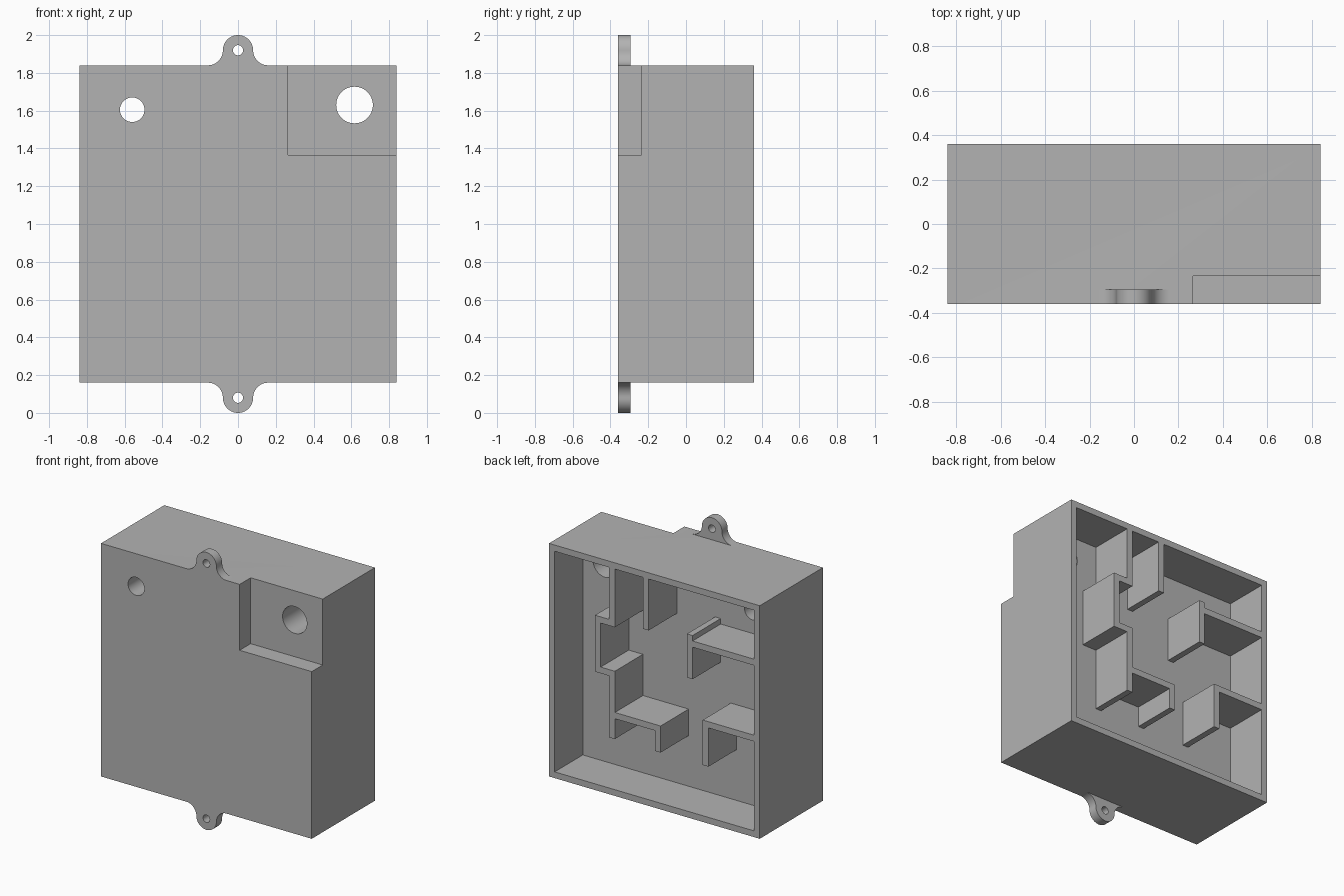
import bpy, bmesh, math
from mathutils import Vector

old = bpy.data.objects.get("Cube")
if old:
    bpy.data.objects.remove(old, do_unlink=True)

FRONT, BACK, FLOOR = -0.36, 0.36, 0.04
HALF, LOW, HIGH, WALL = 0.84, 0.16, 1.84, 0.045
INNER = HALF - WALL

grey = bpy.data.materials.new("plain grey")
grey.use_nodes = True
grey.diffuse_color = (0.45, 0.45, 0.45, 1)
grey.node_tree.nodes["Principled BSDF"].inputs["Base Color"].default_value = grey.diffuse_color


def extrude(name, outline, y0, y1):
    """Extrude a closed (x, z) outline from y0 to y1."""
    bm = bmesh.new()
    face = bm.faces.new([bm.verts.new((x, y0, z)) for x, z in outline])
    top = bmesh.ops.extrude_face_region(bm, geom=[face])["geom"]
    verts = [v for v in top if isinstance(v, bmesh.types.BMVert)]
    bmesh.ops.translate(bm, verts=verts, vec=(0, y1 - y0, 0))
    bmesh.ops.recalc_face_normals(bm, faces=bm.faces)
    mesh = bpy.data.meshes.new(name)
    bm.to_mesh(mesh)
    bm.free()
    mesh.materials.append(grey)
    obj = bpy.data.objects.new(name, mesh)
    bpy.context.collection.objects.link(obj)
    return obj


def rect(x0, x1, z0, z1):
    return [(x0, z0), (x1, z0), (x1, z1), (x0, z1)]


def arc(cx, cz, r, start, end, n):
    angles = [math.radians(start + (end - start) * i / n) for i in range(n + 1)]
    return [(cx + r * math.cos(a), cz + r * math.sin(a)) for a in angles]


def circle(cx, cz, r):
    return arc(cx, cz, r, 0, 360, 48)[:-1]


def combine(target, tool, operation):
    """Apply a boolean and discard the tool object."""
    mod = target.modifiers.new(operation.lower(), "BOOLEAN")
    mod.operation, mod.solver, mod.object = operation, "EXACT", tool
    bpy.context.view_layer.objects.active = target
    bpy.ops.object.modifier_apply(modifier=mod.name)
    bpy.data.objects.remove(tool, do_unlink=True)


def rib(name, path):
    """Thin upright wall following a right-angled centre line."""
    pts = [Vector(p) for p in path]
    dirs = [(b - a).normalized() for a, b in zip(pts, pts[1:])]
    sides = [Vector((-d.y, d.x)) * WALL / 2 for d in dirs]
    offsets = [sides[0]] + [a + b for a, b in zip(sides, sides[1:])] + [sides[-1]]
    left = [tuple(p + o) for p, o in zip(pts, offsets)]
    right = [tuple(p - o) for p, o in zip(pts, offsets)]
    return extrude(name, left + right[::-1], FLOOR, BACK)


# Case with mounting tabs at top and bottom
case = extrude("case", rect(-HALF, HALF, LOW, HIGH), FRONT, BACK)
R = 0.08
tab = (arc(2 * R, HIGH + R, R, 270, 180, 12)
       + arc(0, HIGH + R, R, 0, 180, 24)[1:]
       + arc(-2 * R, HIGH + R, R, 0, -90, 12)[1:]
       + [(-2 * R, HIGH - R), (2 * R, HIGH - R)])
combine(case, extrude("top_tab", tab, FRONT, -0.295), "UNION")
combine(case, extrude("bottom_tab", [(x, 2 - z) for x, z in tab], FRONT, -0.295), "UNION")

# Open back and front corner recess
combine(case, extrude("cavity", rect(-INNER, INNER, LOW + WALL, HIGH - WALL), FLOOR, 0.5), "DIFFERENCE")
combine(case, extrude("recess", rect(0.265, 1, 1.365, 2), -0.5, -0.235), "DIFFERENCE")

# Through holes: two in the front, one in each tab
for x, z, r in [(-0.56, 1.605, 0.065), (0.617, 1.63, 0.097),
                (0, HIGH + R, 0.027), (0, LOW - R, 0.027)]:
    combine(case, extrude("hole", circle(x, z, r), -0.5, 0.2), "DIFFERENCE")

# Inner ribs standing on the floor of the cavity
TOP = HIGH - WALL
rib("stepped_rib", [(0.338, TOP), (0.338, 1.398), (0.451, 1.398),
                    (0.451, 1.036), (0.338, 1.036), (0.338, 0.57)])
rib("hook_rib", [(0.315, 0.739), (-0.027, 0.739), (-0.027, 0.57)])
rib("top_rib", [(0.068, TOP), (0.068, 1.425)])
rib("upper_side_post", [(-0.282, 1.482), (-0.282, 1.167)])
rib("upper_side_shelf", [(-0.304, 1.42), (-INNER, 1.42)])
rib("lower_side_rib", [(-INNER, 0.872), (-0.408, 0.872), (-0.408, 0.57)])

# Smooth the curved walls, keep hard corners
bpy.ops.object.select_all(action="DESELECT")
case.select_set(True)
bpy.context.view_layer.objects.active = case
bpy.ops.object.shade_smooth_by_angle(angle=math.radians(30))
